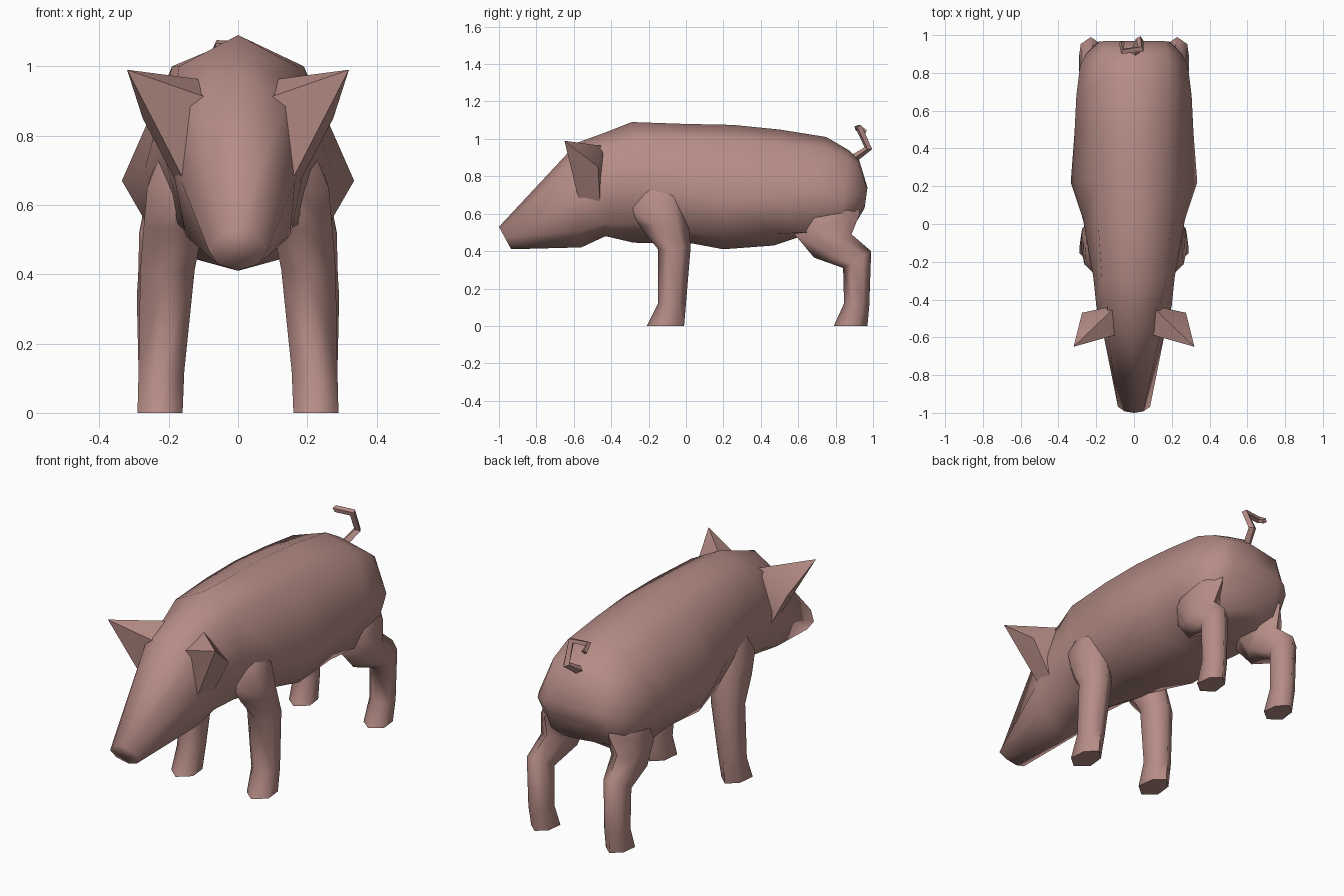
import bpy, bmesh, math
from mathutils import Vector

if "Cube" in bpy.data.objects:
    bpy.data.objects.remove(bpy.data.objects["Cube"])

pink = bpy.data.materials.new("dusty pink skin")
pink.diffuse_color = (0.47, 0.265, 0.24, 1)
pink.use_nodes = True
pink.node_tree.nodes["Principled BSDF"].inputs["Base Color"].default_value = pink.diffuse_color


def finish(name, bm, angle):
    bmesh.ops.recalc_face_normals(bm, faces=bm.faces)
    me = bpy.data.meshes.new(name)
    bm.to_mesh(me)
    bm.free()
    me.materials.append(pink)
    ob = bpy.data.objects.new(name, me)
    bpy.context.collection.objects.link(ob)
    bpy.ops.object.select_all(action='DESELECT')
    bpy.context.view_layer.objects.active = ob
    ob.select_set(True)
    bpy.ops.object.shade_smooth_by_angle(angle=math.radians(angle))
    return ob


def loft(name, rings, angle):
    """Skin a list of equal-length point rings and cap both ends."""
    bm = bmesh.new()
    rows = [[bm.verts.new(p) for p in r] for r in rings]
    n = len(rows[0])
    for a, b in zip(rows, rows[1:]):
        for i in range(n):
            j = (i + 1) % n
            bm.faces.new((a[i], a[j], b[j], b[i]))
    bm.faces.new(rows[0])
    bm.faces.new(rows[-1])
    return finish(name, bm, angle)


# Head and torso sections: y top, y bottom, z top, then shoulder,
# side and underside points as x, z, and finally z bottom
sections = [
    (-1.0, -.935, .53, .05, .515, .085, .47, .06, .43, .41),
    (-.58, -.56, .98, .14, .90, .165, .67, .15, .51, .42),
    (-.43, -.43, 1.035, .14, .96, .20, .76, .16, .55, .48),
    (-.29, -.28, 1.09, .17, 1.0, .215, .75, .17, .55, .445),
    (0.0, 0.04, 1.08, .19, 1.0, .27, .70, .19, .50, .44),
    (.25, .20, 1.075, .19, 1.0, .335, .67, .22, .47, .41),
    (.50, .47, 1.05, .19, .98, .315, .68, .22, .49, .43),
    (.75, .62, 1.01, .19, .95, .305, .73, .25, .50, .48),
    (.87, .82, .94, .185, .90, .285, .69, .23, .47, .49),
    (.925, .89, .89, .17, .86, .25, .69, .18, .54, .52),
    (.97, .955, .74, .15, .735, .19, .70, .15, .65, .63),
]


def body_ring(s):
    yt, yb, zt, x1, z1, x2, z2, x3, z3, zb = s
    y = lambda z: yt + (yb - yt) * (zt - z) / (zt - zb)
    half = [(x1, z1), (x2, z2), (x3, z3)]
    pts = [(0, yt, zt)] + [(x, y(z), z) for x, z in half]
    pts += [(0, yb, zb)] + [(-x, y(z), z) for x, z in half[::-1]]
    return pts


loft("body_and_head", [body_ring(s) for s in sections], 100)

# Leg sections: y and z at the front, y and z at the back, inner x, outer x
front_leg = [
    (-.22, .82, -.02, .84, .06, .19),
    (-.30, .63, .005, .70, .08, .262),
    (-.245, .53, .015, .56, .10, .272),
    (-.15, .41, .025, .42, .125, .282),
    (-.15, .12, 0.0, .12, .155, .287),
    (-.21, 0, -.01, 0, .16, .29),
]
hind_leg = [
    (.64, .74, .90, .76, .08, .21),
    (.58, .49, .93, .60, .10, .285),
    (.685, .365, .885, .49, .13, .288),
    (.84, .31, .99, .40, .165, .292),
    (.845, .12, .98, .11, .165, .287),
    (.79, 0, .97, 0, .16, .285),
]


def leg_ring(s, side):
    yf, zf, yb, zb, xi, xo = s
    xm = (xi + xo) / 2
    shape = [(xm, 0), (xo, .28), (xo - .01, .75),
             (xm, 1), (xi + .01, .75), (xi, .28)]
    return [(side * x, yf + (yb - yf) * t, zf + (zb - zf) * t) for x, t in shape]


for side, label in ((1, "right"), (-1, "left")):
    loft("front_leg_" + label, [leg_ring(s, side) for s in front_leg], 75)
    loft("hind_leg_" + label, [leg_ring(s, side) for s in hind_leg], 75)
    # Pointed ear flaring out of the brow, its root sunk into the head
    bm = bmesh.new()
    for x, y, z in [(.09, -.585, .91), (.09, -.43, .96), (.275, -.47, .85),
                    (.32, -.65, .99), (.15, -.57, .66), (.175, -.46, .66)]:
        bm.verts.new((side * x, y, z))
    bmesh.ops.convex_hull(bm, input=bm.verts)
    finish("ear_" + label, bm, 70)

# Curly tail: square tube that tapers along a bent path
path = [Vector(p) for p in [(0, .89, .89), (.03, .975, .95), (.035, .925, 1.06),
                            (-.06, .915, 1.06), (-.065, .96, 1.035)]]
rings = []
side_dir = Vector((1, 0, 0))
for i, p in enumerate(path):
    d = (path[min(i + 1, 4)] - path[max(i - 1, 0)]).normalized()
    side_dir = (side_dir - d * side_dir.dot(d)).normalized()
    up = d.cross(side_dir)
    r = .023 - .002 * i
    rings.append([p + side_dir * r, p + up * r, p - side_dir * r, p - up * r])
loft("tail", rings, 30)
